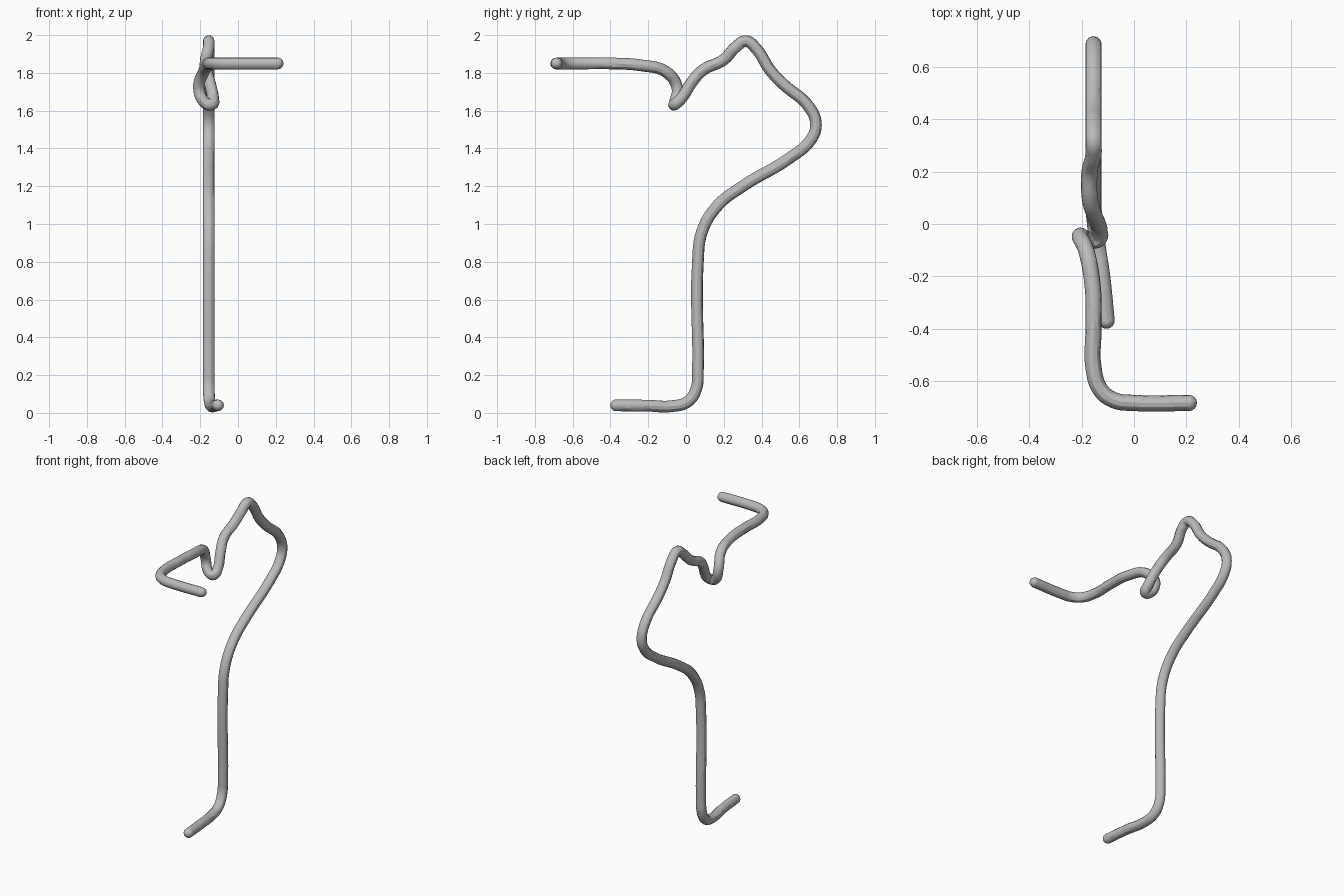
import bpy
from mathutils import Vector

default_cube = bpy.data.objects.get("Cube")
if default_cube:
    bpy.data.objects.remove(default_cube, do_unlink=True)

RADIUS = 0.031
SHAFT_X = -0.155

# One flat grey for the whole bent rod
grey = bpy.data.materials.new("rod_grey")
grey.use_nodes = True
colour = (0.5, 0.5, 0.5, 1)
grey.diffuse_color = colour
grey.node_tree.nodes["Principled BSDF"].inputs["Base Color"].default_value = colour

# Foot and its bend, drifting slightly sideways (x, y, z)
foot = [(-.105, -.37, .04), (-.122, -.2, .038), (-.14, -.08, .035),
        (-.15, .01, .06), (SHAFT_X, .055, .13)]

# Upright, back bow and pointed crest, flat in one plane (y, z)
bow = [(.063, .22), (.063, .8), (.085, .96), (.17, 1.1), (.3, 1.2),
       (.55, 1.35), (.66, 1.445), (.688, 1.525), (.655, 1.615), (.51, 1.745),
       (.445, 1.815), (.37, 1.93), (.317, 1.968), (.265, 1.938)]

# Front slope, hooked notch, arm and sideways handle (x, y, z)
front = [(-.17, .2, 1.87), (-.168, .09, 1.815), (-.15, .03, 1.75),
         (-.132, -.025, 1.665), (-.138, -.06, 1.633), (-.172, -.06, 1.64),
         (-.207, -.046, 1.72), (-.182, -.105, 1.805), (-.158, -.24, 1.84),
         (SHAFT_X, -.4, 1.85), (SHAFT_X, -.55, 1.85), (-.128, -.635, 1.85),
         (-.075, -.675, 1.85), (0, -.685, 1.85), (.21, -.685, 1.85)]

path = foot + [(SHAFT_X, y, z) for y, z in bow] + front


def bent_rod(name, points):
    """Sweep a round section along a smooth path and turn it into a mesh."""
    data = bpy.data.curves.new(name, "CURVE")
    data.dimensions = "3D"
    data.bevel_depth = RADIUS
    data.bevel_resolution = 4
    data.resolution_u = 6
    spline = data.splines.new("BEZIER")
    spline.bezier_points.add(len(points) - 1)
    for knot, position in zip(spline.bezier_points, points):
        knot.co = position
        knot.handle_left_type = knot.handle_right_type = "AUTO"
    rod = bpy.data.objects.new(name, data)
    bpy.context.collection.objects.link(rod)
    bpy.ops.object.select_all(action="DESELECT")
    bpy.context.view_layer.objects.active = rod
    rod.select_set(True)
    bpy.ops.object.convert(target="MESH")
    return bpy.context.object


def round_tip(name, end, neighbour):
    """Close an open rod end with a ball lined up with the rod."""
    bpy.ops.mesh.primitive_uv_sphere_add(segments=12, ring_count=8,
                                         radius=RADIUS, location=end)
    tip = bpy.context.object
    tip.name = name
    direction = Vector(end) - Vector(neighbour)
    tip.rotation_euler = direction.to_track_quat("Z", "Y").to_euler()
    return tip


parts = [bent_rod("bent_rod", path),
         round_tip("foot_tip", path[0], path[1]),
         round_tip("handle_tip", path[-1], path[-2])]

for part in parts:
    part.data.materials.clear()
    part.data.materials.append(grey)
    bpy.ops.object.select_all(action="DESELECT")
    bpy.context.view_layer.objects.active = part
    part.select_set(True)
    bpy.ops.object.shade_smooth_by_angle()
